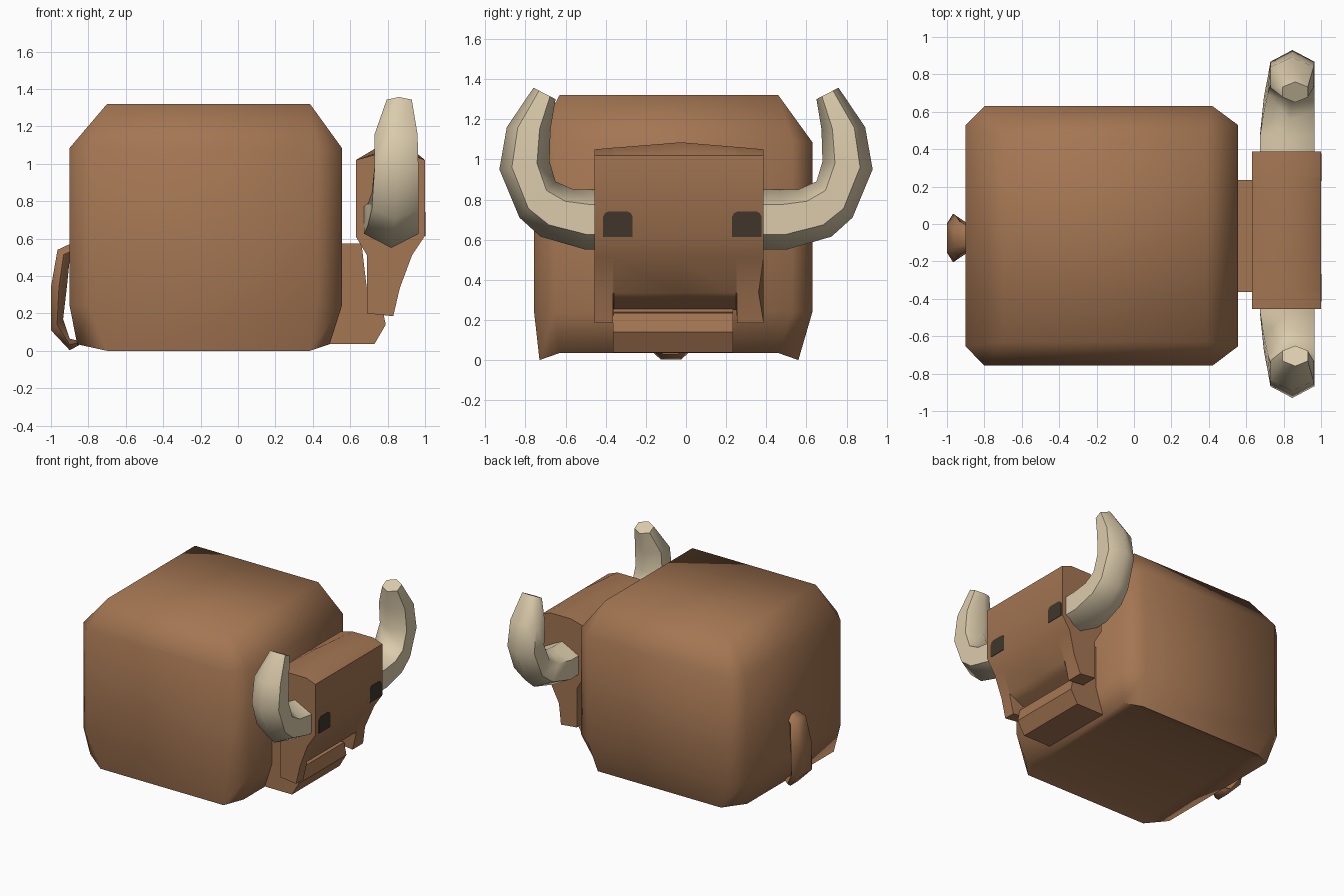
import bpy, bmesh, math
from mathutils import Vector

if "Cube" in bpy.data.objects:
    bpy.data.objects.remove(bpy.data.objects["Cube"], do_unlink=True)


def material(name, rgb):
    m = bpy.data.materials.new(name)
    m.use_nodes = True
    m.diffuse_color = (*rgb, 1)
    m.node_tree.nodes["Principled BSDF"].inputs["Base Color"].default_value = (*rgb, 1)
    return m


BROWN = material("brown hide", (0.37, 0.18, 0.085))
IVORY = material("ivory horn", (0.71, 0.60, 0.41))
DARK = material("dark eye", (0.05, 0.037, 0.024))


def loft(name, rings, mat, angle):
    """Skin a list of closed rings and cap both ends."""
    bm = bmesh.new()
    loops = [[bm.verts.new(p) for p in ring] for ring in rings]
    for a, b in zip(loops, loops[1:]):
        for i in range(len(a)):
            j = (i + 1) % len(a)
            bm.faces.new((a[i], a[j], b[j], b[i]))
    bm.faces.new(loops[0])
    bm.faces.new(loops[-1])
    bmesh.ops.remove_doubles(bm, verts=bm.verts, dist=0.0005)
    bmesh.ops.recalc_face_normals(bm, faces=bm.faces)
    mesh = bpy.data.meshes.new(name)
    bm.to_mesh(mesh)
    bm.free()
    mesh.materials.append(mat)
    ob = bpy.data.objects.new(name, mesh)
    bpy.context.collection.objects.link(ob)
    bpy.ops.object.select_all(action='DESELECT')
    ob.select_set(True)
    bpy.context.view_layer.objects.active = ob
    bpy.ops.object.shade_smooth_by_angle(angle=math.radians(angle))
    return ob


def octagon(x, y, xi, yi, z_side, z_end):
    """Chamfered rectangle: outer limits x, y and inner corner limits xi, yi."""
    return [(xi[0], y[0], z_side), (xi[1], y[0], z_side),
            (x[1], yi[0], z_end), (x[1], yi[1], z_end),
            (xi[1], y[1], z_side), (xi[0], y[1], z_side),
            (x[0], yi[1], z_end), (x[0], yi[0], z_end)]


# Body: chamfered block with a slightly hollow belly
inner_x, inner_y = (-0.70, 0.385), (-0.63, 0.46)
wide_x, wide_y = (-0.90, 0.555), (-0.757, 0.63)
mid_x, mid_y = (-0.80, 0.42), (-0.655, 0.53)
loft("body", [
    octagon(inner_x, inner_y, inner_x, inner_y, 0.035, 0.035),
    octagon((-0.86, 0.49), (-0.73, 0.56), inner_x, inner_y, 0, 0.035),
    octagon(wide_x, wide_y, mid_x, mid_y, 0.24, 0.24),
    octagon(wide_x, wide_y, mid_x, mid_y, 1.085, 1.085),
    octagon(inner_x, inner_y, inner_x, inner_y, 1.32, 1.32),
], BROWN, 80)

# Neck and lower jaw: one side profile pulled across
jaw = [(0.45, 0.575), (0.66, 0.575), (0.70, 0.24), (0.77, 0.235),
       (0.79, 0.14), (0.73, 0.037), (0.45, 0.037)]
loft("neck_and_jaw", [[(x, y, z) for x, z in jaw] for y in (-0.363, 0.235)], BROWN, 40)


# Head: side profile with a raised crown and a mouth arch between two cheeks
def head_ring(y, crown, arch, pinch=0.0):
    bottom = [(0.80, 0.30), (0.69, 0.25)] if arch else [(0.83, 0.185), (0.69, 0.20)]
    prof = [(0.69, 0.51), (0.63, 0.61), (0.63, 1.02), (0.74, 1.05 + crown),
            (0.92, 1.05 + crown), (1.0, 1.02), (1.0, 0.615), (0.93, 0.51),
            (0.865, 0.335)] + bottom
    return [(x, y - (pinch if i == 8 else 0), z) for i, (x, z) in enumerate(prof)]


loft("head", [
    head_ring(-0.455, 0, False), head_ring(-0.365, 0.008, False),
    head_ring(-0.36, 0.008, True), head_ring(-0.025, 0.035, True),
    head_ring(0.25, 0.012, True), head_ring(0.255, 0.012, False),
    head_ring(0.387, 0, False, 0.025),
], BROWN, 42)

# Horns: six-sided tapering tubes; each row is outer y, z, inner y, z, x centre, x half width
horn = [(0.36, 0.55, 0.36, 0.85, 0.82, 0.145), (0.50, 0.55, 0.47, 0.85, 0.82, 0.145),
        (0.725, 0.615, 0.56, 0.85, 0.83, 0.135), (0.83, 0.71, 0.65, 0.89, 0.84, 0.125),
        (0.93, 0.95, 0.68, 0.99, 0.847, 0.118), (0.893, 1.16, 0.675, 1.15, 0.845, 0.115),
        (0.76, 1.357, 0.65, 1.30, 0.862, 0.067)]
for side, label in ((1, "far"), (-1, "near")):
    rings = []
    for oy, oz, iy, iz, cx, w in horn:
        mid = Vector((cx, (oy + iy) / 2, (oz + iz) / 2))
        out = Vector((0, (oy - iy) / 2, (oz - iz) / 2))
        ring = []
        for k in range(6):
            a = k * math.pi / 3
            p = mid + out * math.cos(a) + Vector((w * math.sin(a) / 0.866, 0, 0))
            ring.append((p.x, side * p.y, p.z))
        rings.append(ring)
    loft(label + "_horn", rings, IVORY, 62)

# Eyes: thin plates with clipped corners
for cy, label in ((-0.34, "near"), (0.303, "far")):
    w, h, c = 0.074, 0.064, 0.028
    outline = [(-w, -h), (w, -h), (w, h - c), (w - c / 3, h - c / 3), (w - c, h),
               (c - w, h), (c / 3 - w, h - c / 3), (-w, h - c)]
    loft(label + "_eye", [[(x, cy + u, 0.677 + v) for u, v in outline]
                          for x in (0.996, 1.002)], DARK, 30)

# Tail: hanging strip, narrower outside; rows are outer x, z, inner x, z, half width
tail = [(-0.89, 0.575, -0.87, 0.50, 0.06), (-0.965, 0.54, -0.90, 0.49, 0.09),
        (-1.0, 0.34, -0.915, 0.34, 0.125), (-1.0, 0.11, -0.935, 0.17, 0.13),
        (-0.90, 0.003, -0.90, 0.065, 0.085), (-0.85, 0.03, -0.86, 0.055, 0.06)]
rings = []
for ox, oz, ix, iz, w in tail:
    mx, mz, cy = (ox + ix) / 2, (oz + iz) / 2, -0.075
    rings.append([(ox, cy - w * 0.6, oz), (ox, cy + w * 0.6, oz), (mx, cy + w, mz),
                  (ix, cy + w * 0.6, iz), (ix, cy - w * 0.6, iz), (mx, cy - w, mz)])
loft("tail", rings, BROWN, 62)
